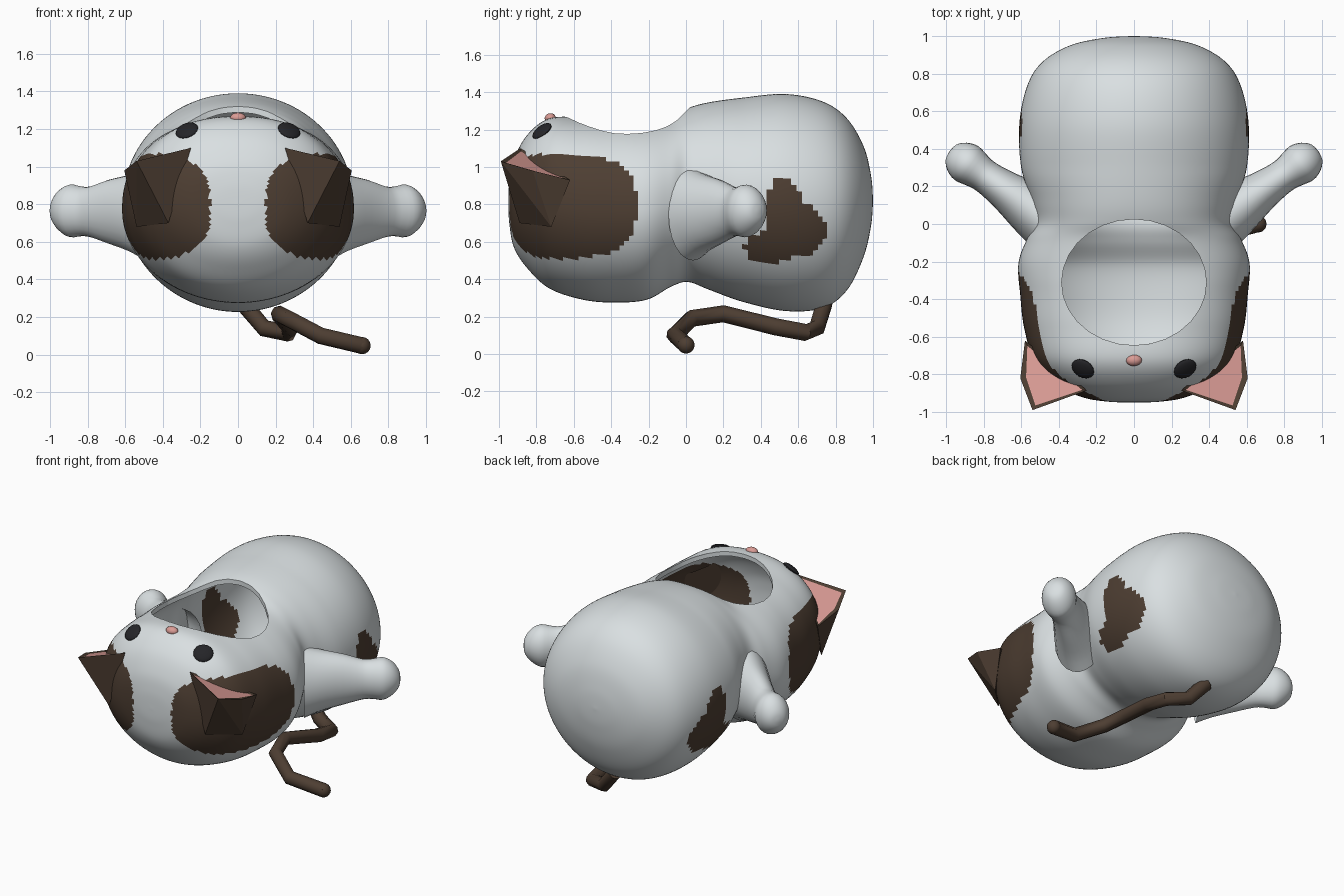
import bpy, bmesh, math
from mathutils import Vector

old = bpy.data.objects.get("Cube")
if old:
    bpy.data.objects.remove(old, do_unlink=True)


def material(name, rgb):
    mat = bpy.data.materials.new(name)
    mat.use_nodes = True
    color = (*rgb, 1)
    mat.diffuse_color = color
    mat.node_tree.nodes["Principled BSDF"].inputs["Base Color"].default_value = color
    return mat


white = material("white fur", (0.70, 0.745, 0.76))
brown = material("brown fur", (0.075, 0.048, 0.032))
pink = material("pink skin", (0.70, 0.33, 0.30))
black = material("black eyes", (0.018, 0.018, 0.021))


def activate(obj):
    bpy.ops.object.select_all(action="DESELECT")
    obj.select_set(True)
    bpy.context.view_layer.objects.active = obj


def add_object(name, bm, *mats):
    mesh = bpy.data.meshes.new(name)
    bm.to_mesh(mesh)
    bm.free()
    for mat in mats:
        mesh.materials.append(mat)
    obj = bpy.data.objects.new(name, mesh)
    bpy.context.collection.objects.link(obj)
    return obj


def smooth(obj, degrees=40):
    activate(obj)
    bpy.ops.object.shade_smooth_by_angle(angle=math.radians(degrees))


def spline(stations, steps):
    """Catmull-Rom interpolation through rows of numbers."""
    pts = [stations[0], *stations, stations[-1]]
    for i in range(len(stations) - 1):
        for k in range(steps):
            t = k / steps
            yield [b + t / 2 * (c - a + t * (2*a - 5*b + 4*c - d + t * (3*(b - c) + d - a)))
                   for a, b, c, d in zip(*pts[i:i + 4])]
    yield list(stations[-1])


def loft(stations, steps, sides, fullness=lambda y: 2):
    """Closed form along y from rows of (y, half width, bottom z, top z)."""
    bm = bmesh.new()
    rings = []
    for y, w, low, high in spline(stations, steps):
        mid, h = (low + high) / 2, (high - low) / 2
        ring = []
        for i in range(sides):
            a = math.tau * i / sides
            c, s = math.cos(a), math.sin(a)
            p = 2 / fullness(y) if s > 0 else 1
            x = math.copysign(abs(c) ** p, c)
            z = math.copysign(abs(s) ** p, s)
            ring.append(bm.verts.new((w * x, y, mid + h * z)))
        rings.append(ring)
    for r, q in zip(rings, rings[1:]):
        for i in range(sides):
            j = (i + 1) % sides
            bm.faces.new((r[i], r[j], q[j], q[i]))
    bmesh.ops.remove_doubles(bm, verts=bm.verts, dist=1e-5)
    bmesh.ops.dissolve_degenerate(bm, dist=1e-6, edges=bm.edges)
    bmesh.ops.recalc_face_normals(bm, faces=bm.faces)
    return bm


# Head and body as one hollow form
BODY = [
    (-.95, 0, .8, .8), (-.945, .14, .7, .92), (-.92, .28, .57, 1.04),
    (-.85, .42, .46, 1.17), (-.73, .53, .35, 1.26), (-.55, .585, .29, 1.265),
    (-.38, .605, .275, 1.26), (-.21, .615, .29, 1.26), (-.08, .57, .36, 1.275),
    (.01, .525, .385, 1.315), (.12, .545, .345, 1.345), (.3, .6, .28, 1.37),
    (.53, .61, .23, 1.39), (.73, .57, .245, 1.35), (.86, .49, .34, 1.26),
    (.95, .34, .52, 1.11), (.99, .16, .69, .95), (1, 0, .82, .82),
]
bm = loft(BODY, 7, 112, lambda y: 2.3 - .3 * min(1, max(0, (y + .3) / .6)))


def in_cheek(p):
    dx, dy, dz = abs(p.x) - .55, p.y + .72, p.z - .79
    return (math.hypot(dx, dy) / .46) ** 3 + abs(dz / .28) ** 3 < 1


HIP_SPOTS = [(.52, .75, .105, .19), (.6, .66, .15, .14), (.45, .57, .14, .09)]


def in_hip(p):
    return abs(p.x) > .3 and any(
        ((p.y - y) / ry) ** 2 + ((p.z - z) / rz) ** 2 < 1 for y, z, ry, rz in HIP_SPOTS)


for f in bm.faces:
    p = f.calc_center_median()
    f.material_index = int(in_cheek(p) or in_hip(p))
body = add_object("head_and_body", bm, white, brown)

# Round opening over the hollow head
bpy.ops.mesh.primitive_cylinder_add(vertices=28, radius=1, depth=1, location=(0, -.31, 1.5))
cutter = bpy.context.object
cutter.name = "opening_cutter"
cutter.scale = (.385, .335, 1)
cutter.hide_render = True
cutter.data.materials.append(white)
activate(body)
shell = body.modifiers.new("shell", "SOLIDIFY")
shell.thickness = .03
shell.offset = -1
cut = body.modifiers.new("opening", "BOOLEAN")
cut.object = cutter
cut.operation = "DIFFERENCE"
cut.solver = "EXACT"
for name in ("shell", "opening"):
    bpy.ops.object.modifier_apply(modifier=name)
bpy.data.objects.remove(cutter, do_unlink=True)
smooth(body)

# Arms with rounded paws
ARM = [
    (.1, .16, .5, .99), (.2, .14, .545, .96), (.35, .105, .59, .93), (.47, .09, .625, .895),
    (.53, .097, .63, .895), (.6, .11, .625, .905), (.66, .09, .66, .875),
    (.7, .05, .71, .82), (.71, 0, .765, .765),
]
for side, label in ((1, "left"), (-1, "right")):
    arm = add_object(label + "_arm", loft(ARM, 3, 24), white)
    arm.location = (side * .4, -.02, 0)
    arm.rotation_euler.z = -side * math.radians(55)
    smooth(arm)

# Ears with pink inset fronts
EAR = {
    "outer_base": (.58, -.62, .93), "inner_base": (.25, -.885, 1.1),
    "tip": (.54, -.99, 1.03), "outer": (.605, -.82, .98),
    "low_front": (.37, -.89, .7), "low_side": (.54, -.72, .68),
}
for side, label in ((1, "left"), (-1, "right")):
    bm = bmesh.new()
    v = {k: bm.verts.new((side * x, y, z)) for k, (x, y, z) in EAR.items()}
    front = bm.faces.new([v[k] for k in ("outer_base", "inner_base", "tip", "outer")])
    for names in (("inner_base", "low_front", "tip"), ("tip", "low_front", "low_side"),
                  ("tip", "low_side", "outer"), ("outer", "low_side", "outer_base"),
                  ("outer_base", "low_side", "low_front", "inner_base")):
        bm.faces.new([v[k] for k in names])
    bmesh.ops.recalc_face_normals(bm, faces=bm.faces)
    bmesh.ops.inset_individual(bm, faces=[front], thickness=.03, depth=-.008)
    front.material_index = 1
    add_object(label + "_ear", bm, brown, pink)


# Eyes and nose seated on the head surface
def button(name, place, size, mat):
    hit, spot, normal, _ = body.closest_point_on_mesh(Vector(place))
    bm = bmesh.new()
    bmesh.ops.create_uvsphere(bm, u_segments=16, v_segments=10, radius=1)
    bmesh.ops.scale(bm, vec=size, verts=bm.verts)
    obj = add_object(name, bm, mat)
    obj.location = spot
    obj.rotation_euler = normal.to_track_quat("Z", "Y").to_euler()
    smooth(obj)


button("left_eye", (.285, -.79, 1.22), (.064, .06, .02), black)
button("right_eye", (-.285, -.79, 1.22), (.064, .06, .02), black)
button("nose", (0, -.735, 1.3), (.042, .03, .026), pink)

# Kinked tail trailing under the body
TAIL = [(.03, .74, .27), (.14, .7, .14), (.27, .64, .115), (.28, .48, .145),
        (.22, .2, .215), (.27, .03, .19), (.44, -.06, .1), (.66, 0, .048)]
curve = bpy.data.curves.new("tail", "CURVE")
curve.dimensions = "3D"
curve.bevel_depth = .046
curve.bevel_resolution = 2
curve.use_fill_caps = True
line = curve.splines.new("POLY")
line.points.add(len(TAIL) - 1)
for point, co in zip(line.points, TAIL):
    point.co = (*co, 1)
curve.materials.append(brown)
tail = bpy.data.objects.new("tail", curve)
bpy.context.collection.objects.link(tail)
activate(tail)
bpy.ops.object.convert(target="MESH")
smooth(bpy.context.object, 50)

# Rounded tail end
bm = bmesh.new()
bmesh.ops.create_uvsphere(bm, u_segments=12, v_segments=8, radius=.046)
tail_end = add_object("tail_end", bm, brown)
tail_end.location = TAIL[-1]
smooth(tail_end)
